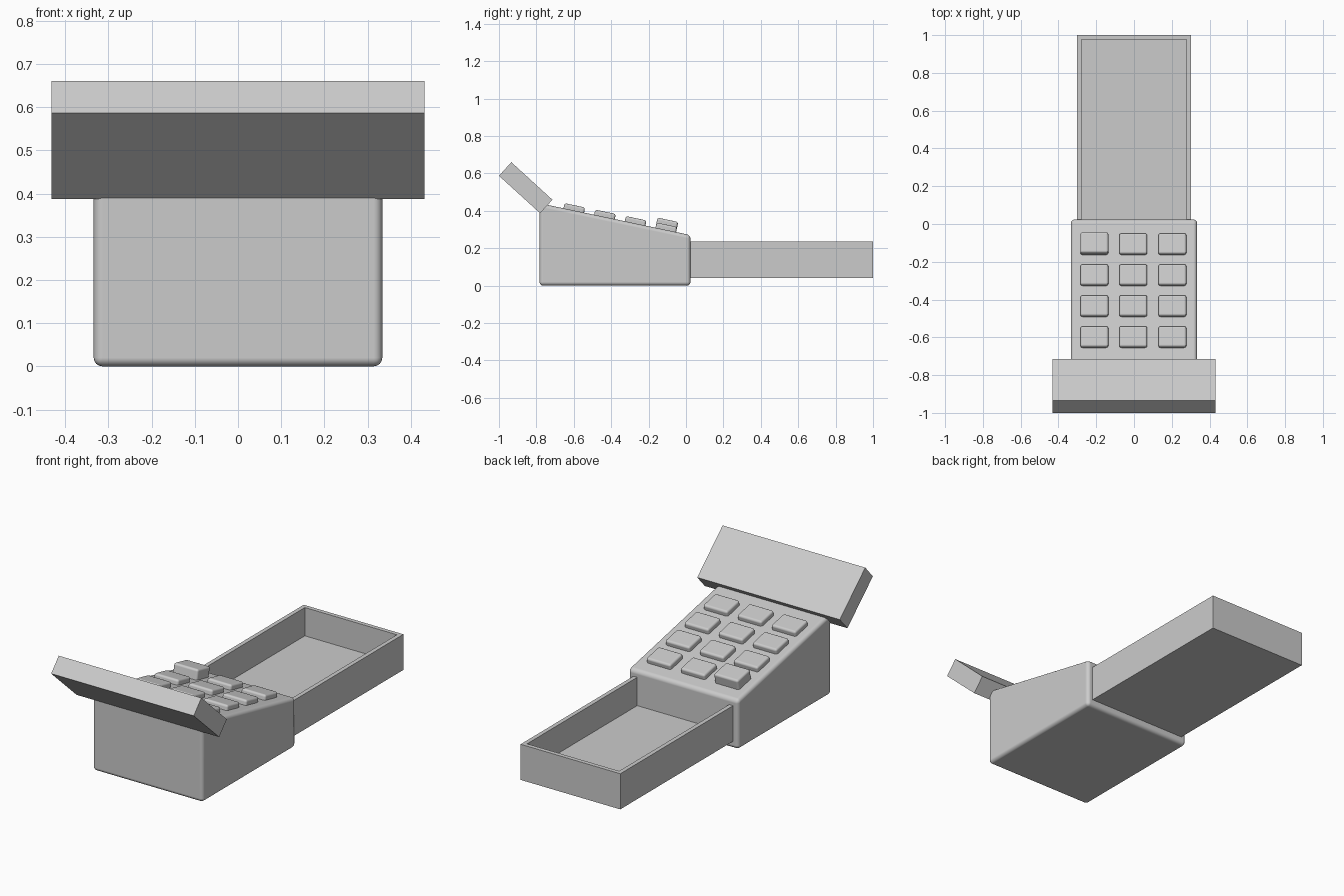
import bpy, bmesh, math
from mathutils import Matrix

if "Cube" in bpy.data.objects:
    bpy.data.objects.remove(bpy.data.objects["Cube"])

grey = bpy.data.materials.new("light_grey")
grey.diffuse_color = (0.6, 0.6, 0.6, 1)
grey.use_nodes = True
grey.node_tree.nodes["Principled BSDF"].inputs["Base Color"].default_value = grey.diffuse_color


def finish(bm, name, bevel=0.0):
    bmesh.ops.recalc_face_normals(bm, faces=bm.faces)
    mesh = bpy.data.meshes.new(name)
    bm.to_mesh(mesh)
    bm.free()
    mesh.materials.append(grey)
    ob = bpy.data.objects.new(name, mesh)
    bpy.context.collection.objects.link(ob)
    if bevel:
        mod = ob.modifiers.new("rounding", 'BEVEL')
        mod.width = bevel
        mod.segments = 4
        mod.limit_method = 'ANGLE'
        for p in mesh.polygons:
            p.use_smooth = True
        mod.harden_normals = True
    return ob


def extruded(name, profile, half_width, bevel=0.0):
    """Side profile in (y, z), extruded evenly along x."""
    bm = bmesh.new()
    face = bm.faces.new([bm.verts.new((-half_width, y, z)) for y, z in profile])
    ext = bmesh.ops.extrude_face_region(bm, geom=[face])
    verts = [v for v in ext["geom"] if isinstance(v, bmesh.types.BMVert)]
    bmesh.ops.translate(bm, verts=verts, vec=(2 * half_width, 0, 0))
    return finish(bm, name, bevel)


# Wedge-shaped register body with soft edges
SLOPE = 0.211
def top_z(y):
    return 0.27 - SLOPE * (y - 0.025)

extruded("body", [(-0.783, 0), (0.024, 0), (0.024, top_z(0.024)), (-0.783, top_z(-0.783))],
         0.334, 0.02)

# Tilted display slab
extruded("display", [(-0.78, 0.387), (-0.714, 0.459), (-0.934, 0.66), (-1.0, 0.587)], 0.432)

# Open cash drawer: box with its top face inset and pushed down
bm = bmesh.new()
bmesh.ops.create_cube(bm, size=1, matrix=Matrix.Translation((0, 0.475, 0.1375))
                      @ Matrix.Diagonal((0.604, 1.05, 0.195, 1)))
bm.faces.ensure_lookup_table()
top = max(bm.faces, key=lambda f: f.calc_center_median().z)
bmesh.ops.inset_region(bm, faces=[top], thickness=0.033)
floor = bmesh.ops.extrude_face_region(bm, geom=[top])
bmesh.ops.delete(bm, geom=[top], context='FACES_ONLY')
bmesh.ops.translate(bm, vec=(0, 0, -0.155),
                    verts=[v for v in floor["geom"] if isinstance(v, bmesh.types.BMVert)])
finish(bm, "drawer")

# Keypad, lying along the slope; the rear left key stands taller
tilt = Matrix.Rotation(-math.atan(SLOPE), 4, 'X')
for row, y in enumerate((-0.6, -0.436, -0.272, -0.108)):
    for col, x in enumerate((-0.21, -0.004, 0.203)):
        high = 0.055 if (row, col) == (3, 0) else 0.028
        low = -0.03
        bm = bmesh.new()
        bmesh.ops.create_cube(bm, size=1, matrix=Matrix.Translation((x, y, top_z(y))) @ tilt
                              @ Matrix.Translation((0, 0, (high + low) / 2))
                              @ Matrix.Diagonal((0.148, 0.113, high - low, 1)))
        finish(bm, f"key_{row + 1}_{col + 1}", 0.012)
